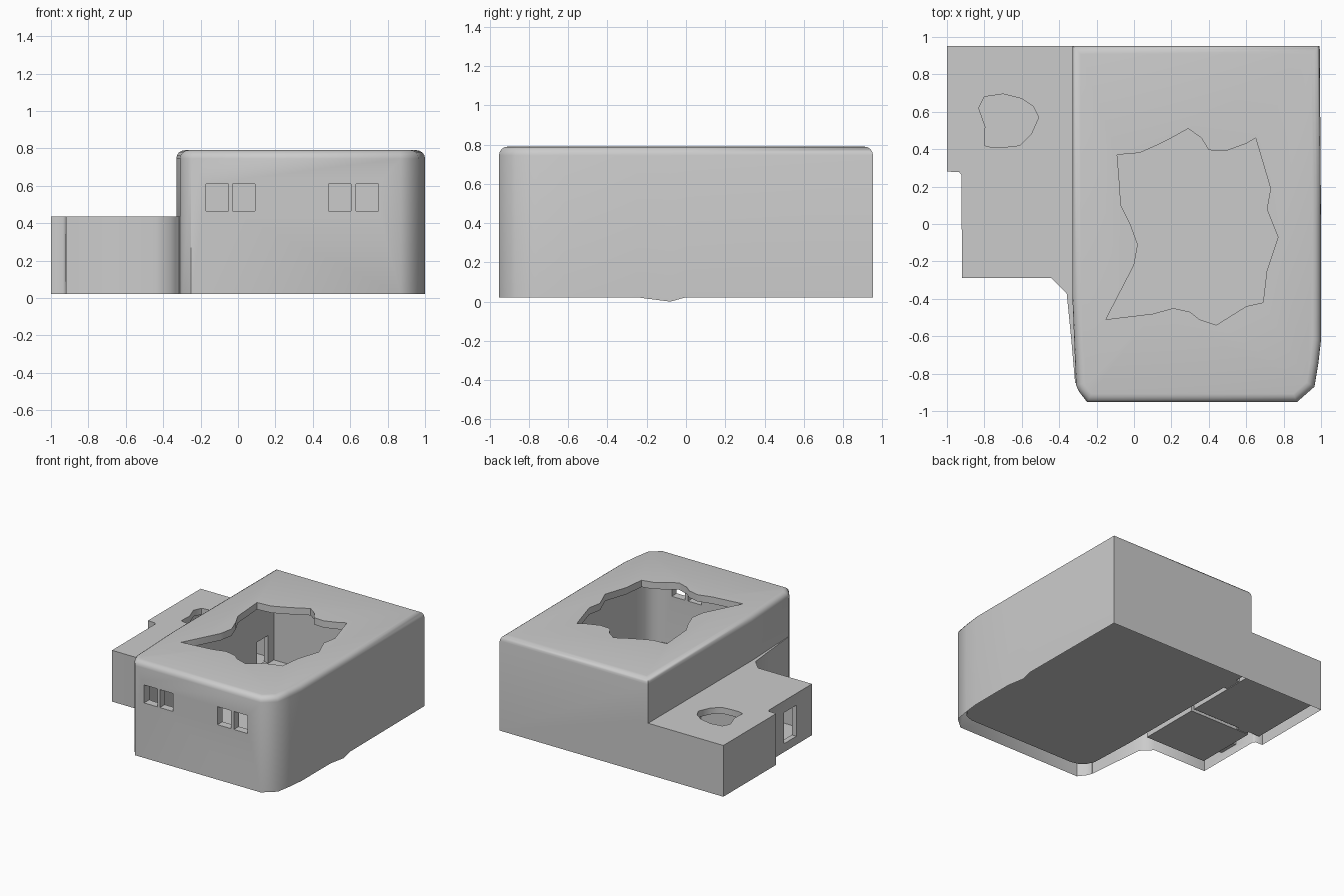
import bpy, bmesh, math

if "Cube" in bpy.data.objects:
    bpy.data.objects.remove(bpy.data.objects["Cube"])

BASE, TOP, ANNEX_TOP, FLOOR = 0.022, 0.79, 0.435, 0.075


def prism(name, pts, z0, z1, round_top=0.0):
    """Extrude an XY outline; optionally round the top rim."""
    bm = bmesh.new()
    face = bm.faces.new([bm.verts.new((x, y, z0)) for x, y in pts])
    out = bmesh.ops.extrude_face_region(bm, geom=[face])
    for v in out["geom"]:
        if isinstance(v, bmesh.types.BMVert):
            v.co.z = z1
    bmesh.ops.recalc_face_normals(bm, faces=bm.faces[:])
    if round_top:
        rim = [e for e in bm.edges if all(abs(v.co.z - z1) < 1e-5 for v in e.verts)]
        bmesh.ops.bevel(bm, geom=rim, offset=round_top, segments=4,
                        profile=0.5, affect='EDGES')
        bmesh.ops.recalc_face_normals(bm, faces=bm.faces[:])
    me = bpy.data.meshes.new(name)
    bm.to_mesh(me)
    bm.free()
    ob = bpy.data.objects.new(name, me)
    bpy.context.collection.objects.link(ob)
    return ob


def box(x0, x1, y0, y1, z0, z1):
    return prism("cutter", [(x0, y0), (x1, y0), (x1, y1), (x0, y1)], z0, z1)


def boolean(target, tool, op='DIFFERENCE'):
    mod = target.modifiers.new("bool", 'BOOLEAN')
    mod.object, mod.operation, mod.solver = tool, op, 'EXACT'
    bpy.context.view_layer.objects.active = target
    bpy.ops.object.modifier_apply(modifier=mod.name)
    bpy.data.objects.remove(tool, do_unlink=True)


# Main block: square at the back, chamfered front corners, rounded roof rim
house = prism("house_shell", [
    (-0.33, 0.953), (-0.33, -0.37), (-0.31, -0.86), (-0.295, -0.895), (-0.25, -0.953),
    (0.87, -0.953), (0.965, -0.87), (0.985, -0.75), (1.0, -0.62), (1.0, -0.25),
    (1.0, -0.08), (1.0, 0.0), (0.993, 0.953)],
    BASE, TOP, 0.045)

# Low annex on the left with a stepped side wall
annex = prism("annex", [
    (-0.25, 0.953), (-1.0, 0.953), (-1.0, 0.28), (-0.935, 0.278), (-0.922, 0.262),
    (-0.92, -0.29), (-0.44, -0.29), (-0.36, -0.37), (-0.335, -0.62),
    (-0.315, -0.85), (-0.25, -0.85)], BASE, ANNEX_TOP)
boolean(house, annex, 'UNION')

# Rooms, each leaving a raised floor
main_room = [(-0.3, 0.885), (-0.29, -0.4), (-0.275, -0.78), (-0.245, -0.84), (-0.2, -0.875),
             (-0.14, -0.89), (0.82, -0.89), (0.89, -0.86), (0.93, -0.8), (0.95, -0.62),
             (0.95, 0.885)]
boolean(house, prism("cutter", main_room, FLOOR, 0.735))
boolean(house, box(-0.96, -0.335, 0.29, 0.905, FLOOR, 0.385))
boolean(house, box(-0.88, -0.335, -0.25, 0.26, FLOOR, 0.385))

# Ragged roof holes
main_hole = [
    (-0.09, 0.37), (0.03, 0.38), (0.12, 0.42), (0.2, 0.46), (0.29, 0.51), (0.36, 0.46),
    (0.4, 0.395), (0.49, 0.39), (0.6, 0.43), (0.65, 0.46), (0.73, 0.19), (0.71, 0.08),
    (0.77, -0.07), (0.71, -0.25), (0.69, -0.42), (0.6, -0.44), (0.52, -0.49),
    (0.44, -0.54), (0.35, -0.51), (0.3, -0.47), (0.21, -0.45), (0.1, -0.48),
    (-0.15, -0.51), (0.0, -0.22), (0.02, -0.11), (-0.02, 0.0), (-0.07, 0.1), (-0.08, 0.25)]
annex_hole = [
    (-0.83, 0.62), (-0.8, 0.68), (-0.7, 0.695), (-0.6, 0.67), (-0.54, 0.63), (-0.51, 0.57),
    (-0.55, 0.48), (-0.61, 0.42), (-0.7, 0.41), (-0.76, 0.41), (-0.8, 0.42), (-0.795, 0.52)]
boolean(house, prism("cutter", main_hole, 0.6, 1.0))
boolean(house, prism("cutter", annex_hole, 0.3, 0.6))

# Front windows in two pairs
for x0 in (-0.17, -0.03, 0.485, 0.63):
    boolean(house, box(x0, x0 + 0.12, -1.1, -0.8, 0.465, 0.61))

# Annex side opening and inner doorways
boolean(house, box(-1.1, -0.8, -0.09, 0.07, 0.09, 0.34))
boolean(house, box(-0.45, -0.2, 0.67, 0.81, 0.08, 0.3))
boolean(house, box(-0.865, -0.77, 0.2, 0.35, 0.08, 0.3))

# Open the underside below the floors and sag one spot of the right wall's foot
bm = bmesh.new()
bm.from_mesh(house.data)
under = [f for f in bm.faces
         if f.normal.z < -0.9 and f.calc_center_median().z < BASE + 0.002]
bmesh.ops.delete(bm, geom=under, context='FACES')
for v in bm.verts:
    if v.co.z < BASE + 0.001 and v.co.x > 0.99 and abs(v.co.y + 0.08) < 0.01:
        v.co.z = 0.0
bm.to_mesh(house.data)
bm.free()

# Smooth shading with sharp edges kept
house.select_set(True)
bpy.context.view_layer.objects.active = house
bpy.ops.object.shade_smooth_by_angle(angle=math.radians(52))
